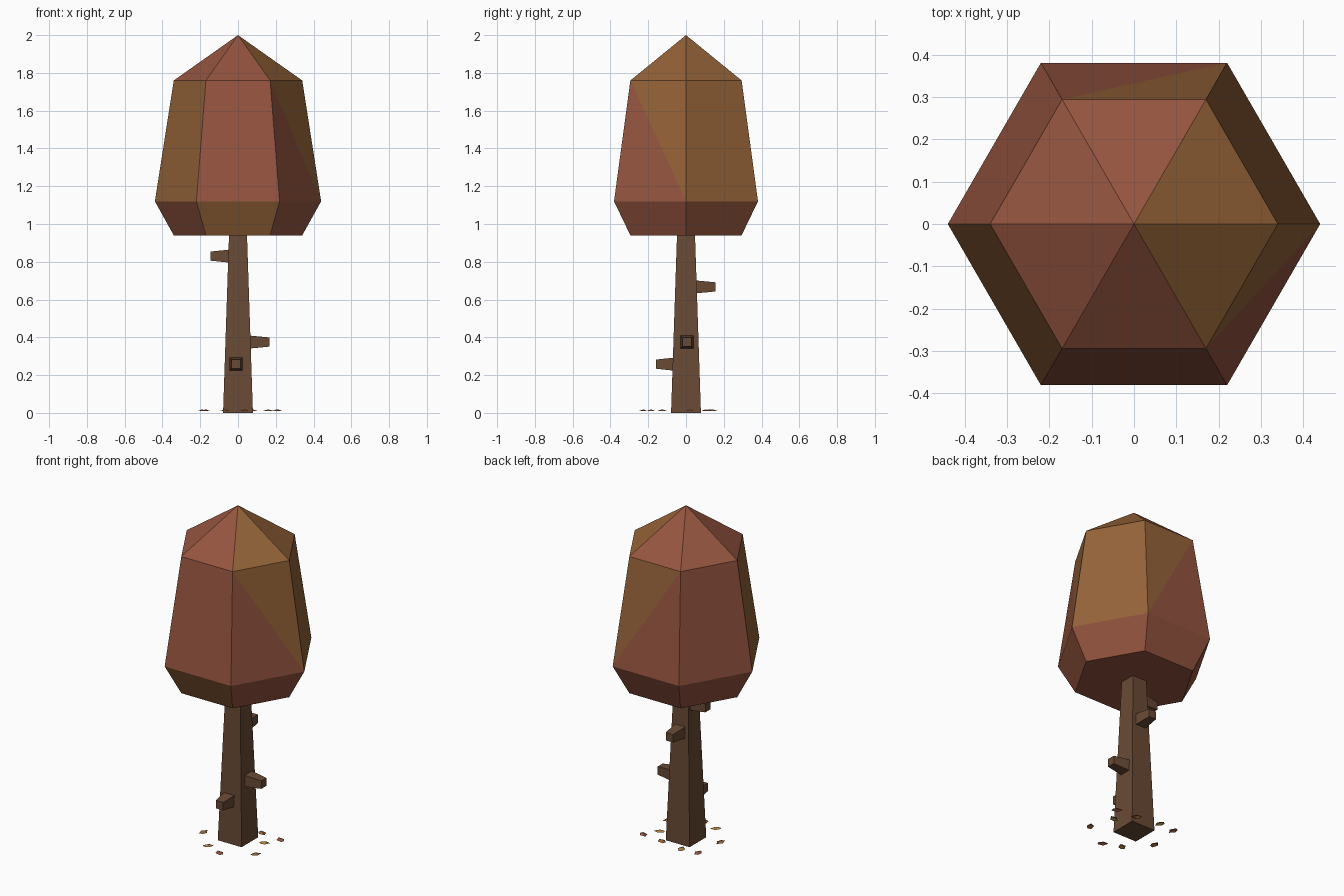
import bpy, bmesh, math, random
from mathutils import Matrix, Vector

if "Cube" in bpy.data.objects:
    bpy.data.objects.remove(bpy.data.objects["Cube"])

random.seed(4)


def material(name, rgb):
    m = bpy.data.materials.new(name)
    m.diffuse_color = (*rgb, 1)
    m.use_nodes = True
    m.node_tree.nodes["Principled BSDF"].inputs["Base Color"].default_value = m.diffuse_color
    return m


RUST = material("rust", (0.30, 0.09, 0.05))
OCHRE = material("ochre", (0.30, 0.125, 0.04))
GOLD = material("gold", (0.42, 0.22, 0.06))
BARK = material("bark", (0.14, 0.068, 0.035))


def finish(name, bm, mats):
    bmesh.ops.recalc_face_normals(bm, faces=bm.faces)
    mesh = bpy.data.meshes.new(name)
    bm.to_mesh(mesh)
    bm.free()
    for m in mats:
        mesh.materials.append(m)
    ob = bpy.data.objects.new(name, mesh)
    bpy.context.collection.objects.link(ob)
    return ob


def tapered_post(name, start, direction, length, half0, half1):
    """Square post from start along direction, tapering half0 -> half1."""
    bm = bmesh.new()
    bmesh.ops.create_cube(bm, size=2)
    for v in bm.verts:
        half = half1 if v.co.z > 0 else half0
        v.co = Vector((v.co.x * half, v.co.y * half, length if v.co.z > 0 else 0))
    d = Vector(direction)
    if d.x:
        rot = Matrix.Rotation(math.copysign(math.pi / 2, d.x), 4, 'Y')
    elif d.y:
        rot = Matrix.Rotation(-math.copysign(math.pi / 2, d.y), 4, 'X')
    else:
        rot = Matrix.Identity(4)
    bm.transform(Matrix.Translation(start) @ rot)
    return finish(name, bm, [BARK])


# Trunk
tapered_post("trunk", (0, 0, 0), (0, 0, 1), 0.96, 0.079, 0.047)

# Branch stubs, one on each side of the trunk
stubs = [("left", (-0.04, 0, 0.83), (-1, 0, 0), 0.105),
         ("right", (0.055, 0.005, 0.375), (1, 0, 0), 0.113),
         ("back", (0, 0.045, 0.667), (0, 1, 0), 0.112),
         ("front", (-0.01, -0.06, 0.258), (0, -1, 0), 0.1)]
for side, start, direction, length in stubs:
    tapered_post("branch_" + side, start, direction, length, 0.035, 0.024)

# Crown: three hexagonal rings and a peak, coloured facet by facet
bm = bmesh.new()
rings = []
for z, r in ((0.94, 0.34), (1.12, 0.44), (1.76, 0.34)):
    rings.append([bm.verts.new((r * math.cos(math.radians(60 * i)),
                                r * math.sin(math.radians(60 * i)), z)) for i in range(6)])
low, mid, top = rings
peak = bm.verts.new((0, 0, 2))


def facet(verts, colour):
    bm.faces.new(verts).material_index = "RO".index(colour)


facet(low[::-1], "R")
for i in range(6):
    j = (i + 1) % 6
    facet((low[i], low[j], mid[j], mid[i]), "RRRROR"[i])
    facet((top[i], top[j], peak), "ORRRRO"[i])
    if i == 1:
        lower, upper = (mid[i], mid[j], top[j]), (mid[i], top[j], top[i])
    else:
        lower, upper = (mid[i], mid[j], top[i]), (mid[j], top[j], top[i])
    facet(lower, "ORRORR"[i])
    facet(upper, "OORORO"[i])
finish("crown", bm, [RUST, OCHRE])

# Fallen leaves: small folded kites around the trunk
spots = [(-0.19, -0.055), (-0.07, -0.185), (0.035, -0.225), (0.205, -0.126), (0.16, 0.02),
         (0.21, 0.104), (0.077, 0.118), (-0.068, 0.14), (-0.171, 0.129)]
outline = [(0.033, 0, 0.010), (0.006, 0.022, 0.010), (-0.028, 0.008, 0.010),
           (-0.022, -0.012, 0.010), (0.004, -0.02, 0.010)]
for n, (x, y) in enumerate(spots):
    bm = bmesh.new()
    centre = bm.verts.new((0, 0, 0.019))
    rim = [bm.verts.new(p) for p in outline]
    for a, b in zip(rim, rim[1:] + rim[:1]):
        bm.faces.new((centre, a, b))
    bm.transform(Matrix.Translation((x, y, 0)) @ Matrix.Rotation(random.uniform(0, math.tau), 4, 'Z'))
    finish(f"fallen_leaf_{n + 1}", bm, [(OCHRE, GOLD, RUST)[n % 3]])
